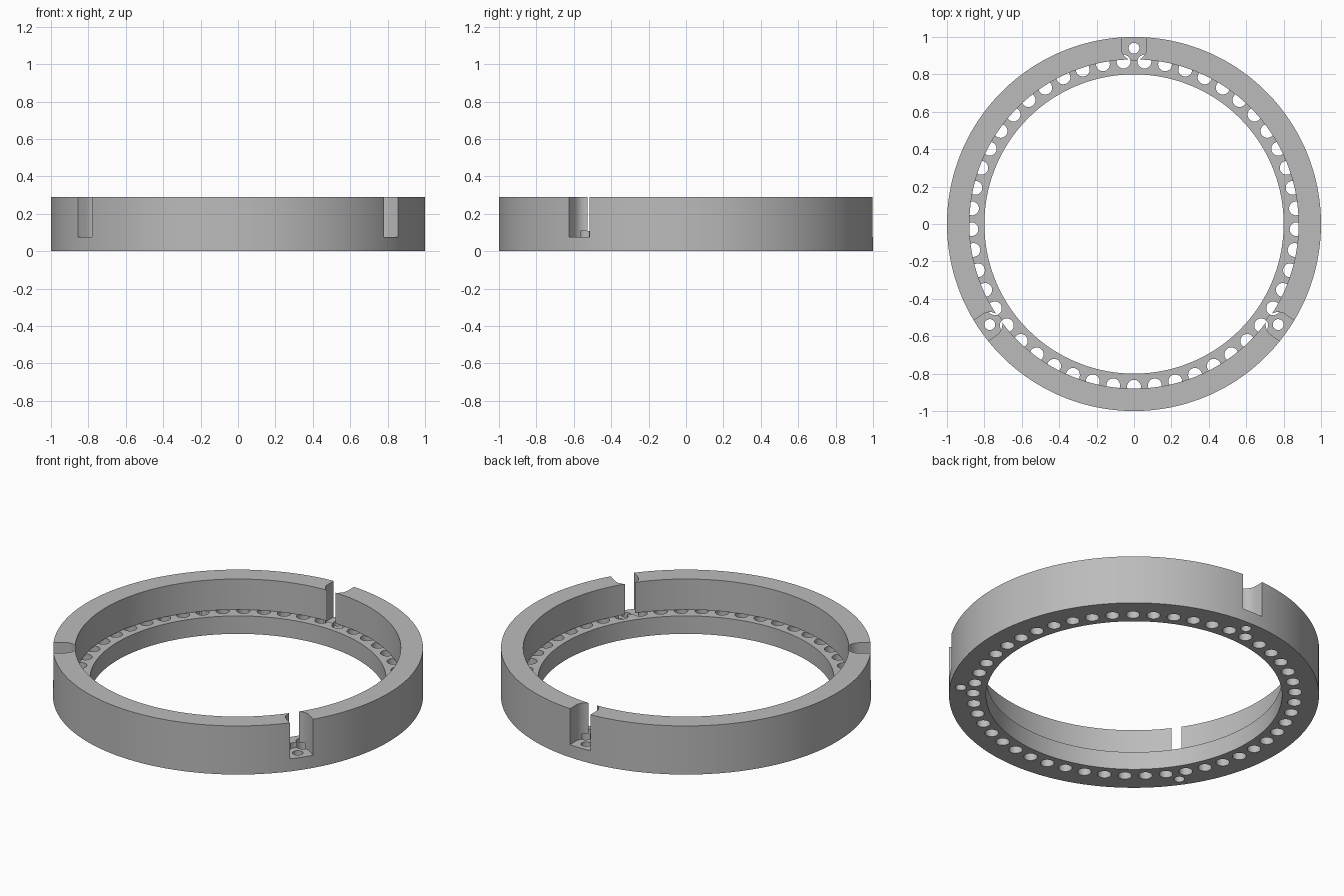
import bpy
import math
from mathutils import Matrix, Vector

if "Cube" in bpy.data.objects:
    bpy.data.objects.remove(bpy.data.objects["Cube"], do_unlink=True)

HEIGHT, LEDGE, SLOT_FLOOR = 0.29, 0.107, 0.075
HOLES, HOLE_R, HOLE_PATH = 49, 0.037, 0.87
SLOT_R, SCREW_R, SLOT_PATH = 0.067, 0.029, 0.94
STEP = math.tau / HOLES


def make_object(name, verts, faces):
    mesh = bpy.data.meshes.new(name)
    mesh.from_pydata(verts, [], faces)
    mesh.update()
    obj = bpy.data.objects.new(name, mesh)
    bpy.context.collection.objects.link(obj)
    return obj


def lathe(name, profile, segments):
    """Spin a closed (radius, height) profile around z."""
    n = len(profile)
    verts = [(r * math.cos(math.tau * s / segments), r * math.sin(math.tau * s / segments), z)
             for s in range(segments) for r, z in profile]
    faces = []
    for s in range(segments):
        a, b = s * n, (s + 1) % segments * n
        for i in range(n):
            j = (i + 1) % n
            faces.append((a + i, b + i, b + j, a + j))
    return make_object(name, verts, faces)


def prisms(name, outline, z0, z1, angles):
    """Extrude an outline (x = radial) and repeat it at several angles."""
    verts, faces, n = [], [], len(outline)
    for angle in angles:
        turn, base = Matrix.Rotation(angle, 3, 'Z'), len(verts)
        for z in (z0, z1):
            verts += [turn @ Vector((x, y, z)) for x, y in outline]
        faces.append([base + i for i in reversed(range(n))])
        faces.append([base + n + i for i in range(n)])
        for i in range(n):
            j = (i + 1) % n
            faces.append((base + i, base + j, base + n + j, base + n + i))
    return make_object(name, verts, faces)


def arc(centre, radius, start, end, steps):
    return [(centre + radius * math.cos(start + (end - start) * i / steps),
             radius * math.sin(start + (end - start) * i / steps)) for i in range(steps + 1)]


def cut(target, cutter):
    mod = target.modifiers.new("cut", 'BOOLEAN')
    mod.operation, mod.solver, mod.object = 'DIFFERENCE', 'EXACT', cutter
    bpy.ops.object.select_all(action='DESELECT')
    bpy.context.view_layer.objects.active = target
    target.select_set(True)
    bpy.ops.object.modifier_apply(modifier=mod.name)
    bpy.data.objects.remove(cutter, do_unlink=True)


# Stepped ring body with an inner ledge
ring = lathe("stepped_ring", [(0.8, 0), (1, 0), (1, HEIGHT), (0.88, HEIGHT),
                              (0.88, LEDGE), (0.8, LEDGE)], 4 * HOLES)

# Ledge holes, stopping under the wall
hole = arc(HOLE_PATH, HOLE_R, 0, math.tau, 32)[:-1]
cut(ring, prisms("ledge_hole_cutter", hole, -0.1, LEDGE,
                 [-math.pi / 2 + i * STEP for i in range(HOLES)]))

# Three round-ended slots, open to the outside, set midway between holes
slot_angles = [math.pi / 2, math.pi / 2 - 17 * STEP, math.pi / 2 + 17 * STEP]
slot = arc(SLOT_PATH, SLOT_R, math.pi / 2, 3 * math.pi / 2, 24) + [(1.1, -SLOT_R), (1.1, SLOT_R)]
cut(ring, prisms("slot_cutter", slot, SLOT_FLOOR, 0.4, slot_angles))

# Screw holes in the slot floors
screw = arc(SLOT_PATH, SCREW_R, 0, math.tau, 32)[:-1]
cut(ring, prisms("screw_hole_cutter", screw, -0.1, 0.2, slot_angles))

# Plain grey
grey = bpy.data.materials.new("grey")
grey.use_nodes = True
colour = (0.5, 0.5, 0.5, 1)
grey.diffuse_color = colour
grey.node_tree.nodes["Principled BSDF"].inputs["Base Color"].default_value = colour
ring.data.materials.clear()
ring.data.materials.append(grey)
for face in ring.data.polygons:
    face.material_index = 0

bpy.ops.object.select_all(action='DESELECT')
ring.select_set(True)
bpy.context.view_layer.objects.active = ring
bpy.ops.object.shade_smooth_by_angle(angle=math.radians(30))
